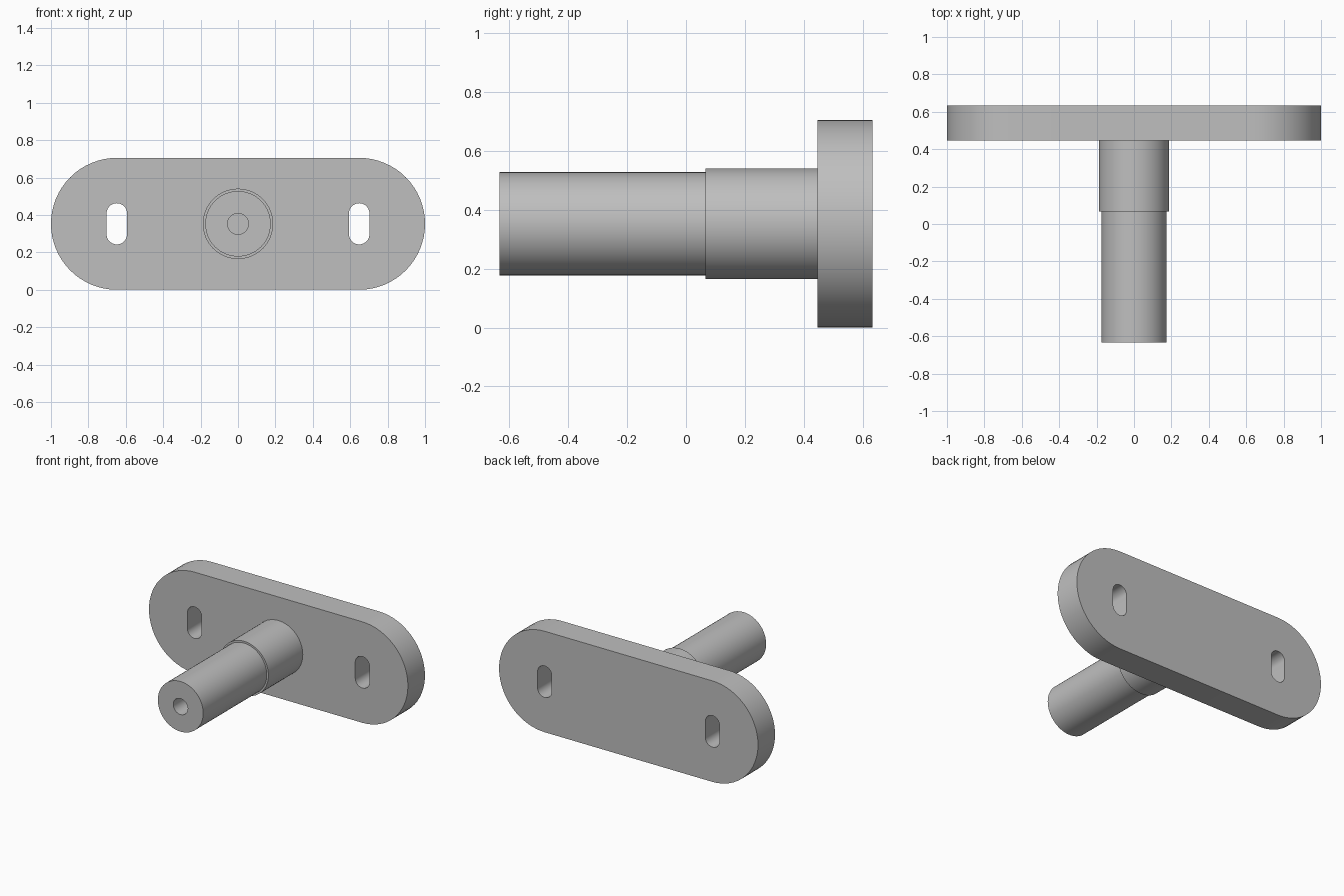
import bpy, bmesh, math
from mathutils import Matrix, Vector

cube = bpy.data.objects.get("Cube")
if cube:
    bpy.data.objects.remove(cube, do_unlink=True)

steel = bpy.data.materials.new("grey_steel")
steel.use_nodes = True
GREY = (0.52, 0.52, 0.52, 1)
steel.diffuse_color = GREY
steel.node_tree.nodes["Principled BSDF"].inputs["Base Color"].default_value = GREY

MID_Z = 0.3525          # height of the spindle axis
FRONT, SHOULDER, FACE, BACK = -0.634, 0.067, 0.446, 0.634


def add_object(name, bm):
    bmesh.ops.recalc_face_normals(bm, faces=bm.faces)
    mesh = bpy.data.meshes.new(name)
    bm.to_mesh(mesh)
    bm.free()
    mesh.materials.append(steel)
    obj = bpy.data.objects.new(name, mesh)
    bpy.context.collection.objects.link(obj)
    return obj


def smooth(obj):
    bpy.ops.object.select_all(action='DESELECT')
    obj.select_set(True)
    bpy.context.view_layer.objects.active = obj
    bpy.ops.object.shade_smooth_by_angle(angle=math.radians(30))


def stadium(name, half_straight, radius, y0, y1, centre_x=0, upright=False, steps=32):
    """Round-ended bar extruded along y."""
    bm = bmesh.new()
    verts = []
    for side in (1, -1):
        for i in range(steps + 1):
            a = math.pi * (i / steps - 0.5)
            u = side * (half_straight + radius * math.cos(a))
            w = side * radius * math.sin(a)
            if upright:
                u, w = -w, u
            verts.append(bm.verts.new((centre_x + u, y0, MID_Z + w)))
    face = bm.faces.new(verts)
    ext = bmesh.ops.extrude_face_region(bm, geom=[face])
    moved = [v for v in ext["geom"] if isinstance(v, bmesh.types.BMVert)]
    bmesh.ops.translate(bm, verts=moved, vec=(0, y1 - y0, 0))
    return add_object(name, bm)


# Mounting plate with two upright slots
plate = stadium("mounting_plate", 1 - MID_Z, MID_Z, FACE, BACK)
for side, label in ((1, "left"), (-1, "right")):
    cutter = stadium(label + "_slot_cutter", 0.055, 0.055, FACE - 0.1, BACK + 0.1,
                     side * 0.648, upright=True, steps=20)
    cutter.hide_render = True
    cutter.hide_set(True)
    cut = plate.modifiers.new(label + "_slot", 'BOOLEAN')
    cut.operation = 'DIFFERENCE'
    cut.solver = 'EXACT'
    cut.object = cutter

# Apply the cuts and drop the cutters
graph = bpy.context.evaluated_depsgraph_get()
plate.data = bpy.data.meshes.new_from_object(plate.evaluated_get(graph))
cutters = [m.object for m in plate.modifiers]
plate.modifiers.clear()
for cutter in cutters:
    bpy.data.objects.remove(cutter, do_unlink=True)
smooth(plate)

# Stepped spindle with a blind bore, turned around the y axis
BORE, SHAFT, COLLAR, BORE_END = 0.056, 0.175, 0.188, -0.25
profile = [(0, BORE_END), (BORE, BORE_END), (BORE, FRONT), (SHAFT, FRONT),
           (SHAFT, SHOULDER), (COLLAR, SHOULDER), (COLLAR, FACE)]
bm = bmesh.new()
points = [bm.verts.new((r, y, MID_Z)) for r, y in profile]
edges = [bm.edges.new(pair) for pair in zip(points, points[1:])]
bmesh.ops.spin(bm, geom=points + edges, cent=(0, 0, MID_Z), axis=(0, 1, 0),
               angle=math.tau, steps=64, use_merge=True)
bmesh.ops.remove_doubles(bm, verts=bm.verts, dist=0.0001)
spindle = add_object("stepped_spindle", bm)
# An open shell needs its outside checked: the front ring must face -y
ring = min(spindle.data.polygons, key=lambda p: p.center.y)
if ring.normal.y > 0:
    spindle.data.flip_normals()
smooth(spindle)
